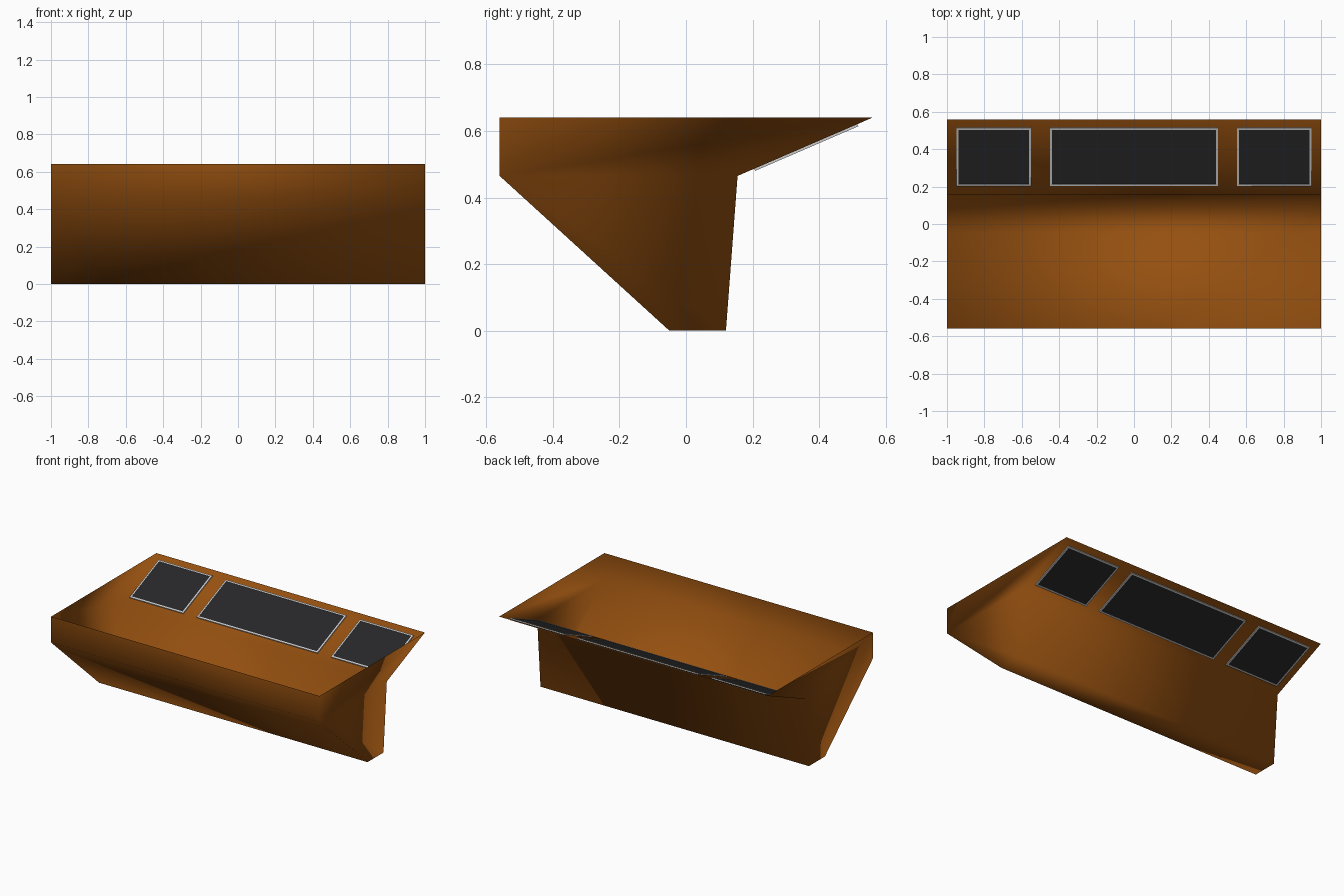
import bpy, bmesh, math
from mathutils import Matrix, Vector

if "Cube" in bpy.data.objects:
    bpy.data.objects.remove(bpy.data.objects["Cube"])


def material(name, rgb):
    m = bpy.data.materials.new(name)
    m.diffuse_color = (*rgb, 1)
    m.use_nodes = True
    m.node_tree.nodes["Principled BSDF"].inputs["Base Color"].default_value = m.diffuse_color
    return m


def add_object(name, bm, mat, smooth=False):
    bmesh.ops.recalc_face_normals(bm, faces=bm.faces) if not smooth else None
    me = bpy.data.meshes.new(name)
    bm.to_mesh(me)
    bm.free()
    me.materials.append(mat)
    for p in me.polygons:
        p.use_smooth = smooth
    ob = bpy.data.objects.new(name, me)
    bpy.context.collection.objects.link(ob)
    return ob


brown = material("brown", (0.30, 0.08, 0.005))
black = material("black_glass", (0.02, 0.02, 0.022))
silver = material("silver", (0.55, 0.57, 0.58))

# Console shell: side profile (y, z) extruded along x, open at the top
profile = [(-0.56, 0.64), (-0.56, 0.465), (-0.05, 0.0),
           (0.12, 0.0), (0.155, 0.465), (0.56, 0.64)]
bm = bmesh.new()
left = [bm.verts.new((-1, y, z)) for y, z in profile]
right = [bm.verts.new((1, y, z)) for y, z in profile]
bm.faces.new(right)
bm.faces.new(left[::-1])
for i in range(len(profile) - 1):
    bm.faces.new((left[i], left[i + 1], right[i + 1], right[i]))
add_object("console_shell", bm, brown, smooth=True)

# Placement of the screens on the sloped rear panel
low, high = Vector((0, 0.155, 0.465)), Vector((0, 0.56, 0.64))
slope = math.atan2(high.z - low.z, high.y - low.y)
y_mid, length = 0.36, 0.31 / math.cos(slope)
z_mid = low.z + (y_mid - low.y) * math.tan(slope)
RIM = 0.011


def on_panel(x):
    return Matrix.Translation((x, y_mid, z_mid)) @ Matrix.Rotation(slope, 4, 'X')


def screen(name, x, width):
    # Glass slab passing through the panel, visible on both faces
    bm = bmesh.new()
    bmesh.ops.create_cube(bm, size=1)
    bm.transform(on_panel(x) @ Matrix.Diagonal((width - RIM, length - RIM, 0.010, 1)))
    add_object(name + "_glass", bm, black)
    # Thin rim of four bars
    bm = bmesh.new()
    for s in (-1, 1):
        for pos, size in (((s * (width - RIM) / 2, 0, 0), (RIM, length, 0.014, 1)),
                          ((0, s * (length - RIM) / 2, 0), (width - 2 * RIM, RIM, 0.014, 1))):
            m = on_panel(x) @ Matrix.Translation(pos) @ Matrix.Diagonal(size)
            bmesh.ops.create_cube(bm, size=1, matrix=m)
    add_object(name + "_rim", bm, silver)


screen("centre_screen", 0, 0.90)
screen("left_screen", -0.75, 0.40)
screen("right_screen", 0.75, 0.40)
